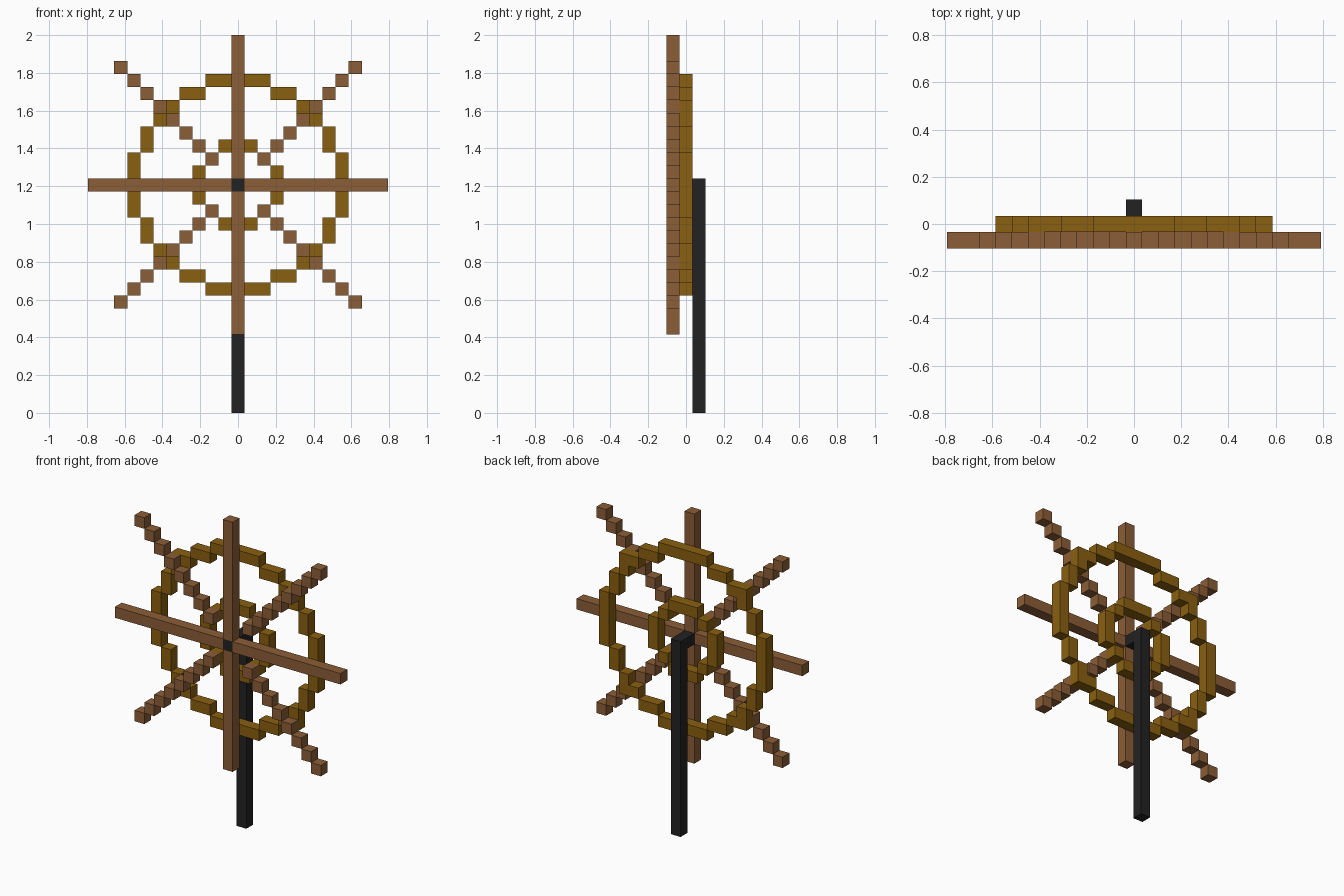
import bpy
import bmesh
from mathutils import Matrix, Vector

if "Cube" in bpy.data.objects:
    bpy.data.objects.remove(bpy.data.objects["Cube"], do_unlink=True)

U = 2 / 29            # one block
HUB = 17.5            # hub height in blocks
SIGNS = (-1, 1)


def material(name, colour):
    m = bpy.data.materials.new(name)
    m.use_nodes = True
    m.diffuse_color = (*colour, 1)
    bsdf = m.node_tree.nodes["Principled BSDF"]
    bsdf.inputs["Base Color"].default_value = (*colour, 1)
    bsdf.inputs["Roughness"].default_value = 0.9
    return m


brown = material("brown wood", (0.26, 0.112, 0.038))
ochre = material("ochre wood", (0.255, 0.115, 0.005))
black = material("black iron", (0.016, 0.016, 0.016))


def blocks(name, mat, runs):
    """Each run is x0, x1, z0, z1, y0, y1 in whole blocks around the hub, ends included."""
    bm = bmesh.new()
    for x0, x1, z0, z1, y0, y1 in sorted(set(runs)):
        centre = Vector((x0 + x1, y0 + y1, z0 + z1 + 2 * HUB)) * U / 2
        size = Vector((x1 - x0 + 1, y1 - y0 + 1, z1 - z0 + 1)) * U
        bmesh.ops.create_cube(bm, size=1, matrix=Matrix.Translation(centre) @ Matrix.Diagonal((*size, 1)))
    mesh = bpy.data.meshes.new(name)
    bm.to_mesh(mesh)
    bm.free()
    mesh.materials.append(mat)
    obj = bpy.data.objects.new(name, mesh)
    bpy.context.collection.objects.link(obj)
    return obj


def ring(name, quarter):
    """Mirror the runs of one quarter into all four, in the middle layer."""
    runs = []
    for x0, x1, z0, z1 in quarter:
        for sx in SIGNS:
            for sz in SIGNS:
                xs = sorted((sx * x0, sx * x1))
                zs = sorted((sz * z0, sz * z1))
                runs.append((*xs, *zs, 0, 0))
    return blocks(name, ochre, runs)


# Straight spokes, in the front layer
blocks("upright_spokes", brown, [(0, 0, 1, 11, -1, -1), (0, 0, -11, -1, -1, -1)])
blocks("level_spokes", brown, [(1, 11, 0, 0, -1, -1), (-11, -1, 0, 0, -1, -1)])

# Stepped diagonal spokes
blocks("diagonal_spokes", brown,
       [(sx * k, sx * k, sz * k, sz * k, -1, -1)
        for k in range(2, 10) for sx in SIGNS for sz in SIGNS])

# Outer and inner rims
ring("outer_rim", [(-2, 2, 8, 8), (3, 4, 7, 7), (5, 6, 6, 6),
                   (6, 6, 5, 5), (7, 7, 3, 4), (8, 8, -2, 2)])
ring("inner_rim", [(-1, 1, 3, 3), (2, 2, 2, 2), (3, 3, -1, 1)])

# Axle and standing post
blocks("axle", black, [(0, 0, 0, 0, -1, 0)])
blocks("post", black, [(0, 0, -17, 0, 1, 1)])
